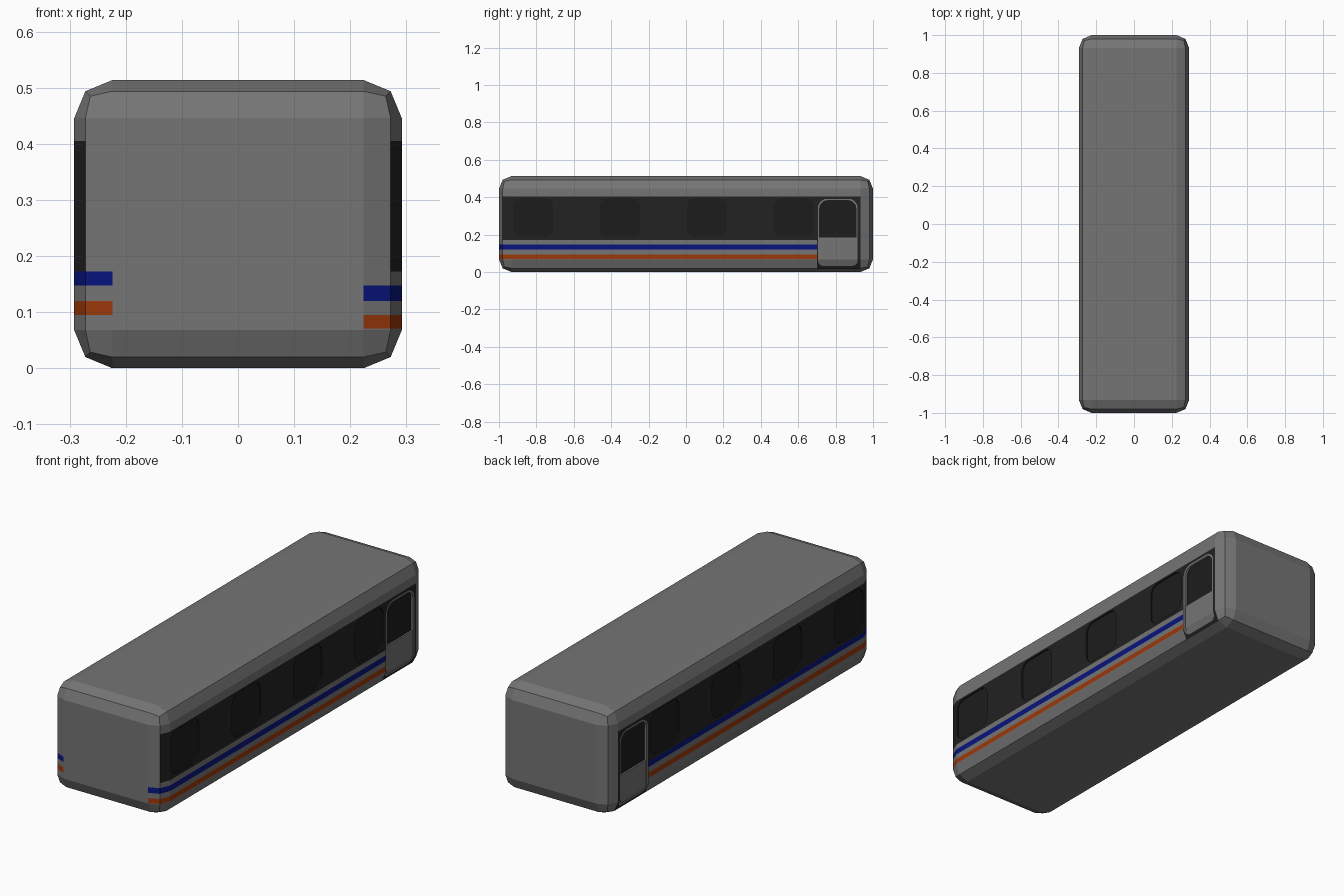
import bpy, bmesh, math
from mathutils import Vector

if "Cube" in bpy.data.objects:
    bpy.data.objects.remove(bpy.data.objects["Cube"])

W, H = 0.292, 0.5135


def material(name, rgb):
    m = bpy.data.materials.new(name)
    m.diffuse_color = (*rgb, 1)
    m.use_nodes = True
    m.node_tree.nodes["Principled BSDF"].inputs["Base Color"].default_value = m.diffuse_color
    return m


GREY = material("grey_paint", (0.178, 0.178, 0.178))
DARK = material("dark_band", (0.016, 0.016, 0.016))
BLUE = material("blue_stripe", (0.002, 0.007, 0.21))
ORANGE = material("orange_stripe", (0.33, 0.04, 0.003))
GLASS = material("dark_glass", (0.012, 0.012, 0.012))
PALETTE = [GREY, DARK, BLUE, ORANGE, GLASS]


def finish(name, bm, mats):
    bmesh.ops.recalc_face_normals(bm, faces=bm.faces)
    me = bpy.data.meshes.new(name)
    bm.to_mesh(me)
    bm.free()
    for m in mats:
        me.materials.append(m)
    ob = bpy.data.objects.new(name, me)
    bpy.context.collection.objects.link(ob)
    return ob


def rounded(y0, y1, z0, z1, r_low, r_top, n=5):
    """Rounded rectangle in the yz plane with separate lower and upper radii."""
    pts = []
    for cy, cz, r, a0 in ((y1, z1, r_top, 0), (y0, z1, r_top, 90),
                          (y0, z0, r_low, 180), (y1, z0, r_low, 270)):
        oy = cy - r if cy == y1 else cy + r
        oz = cz - r if cz == z1 else cz + r
        for i in range(n + 1 if r else 1):
            a = math.radians(a0 + 90 * i / n)
            pts.append((oy + r * math.cos(a), oz + r * math.sin(a)))
    return pts


def prism(bm, pts, x0, x1, index=0):
    a = [bm.verts.new((x0, y, z)) for y, z in pts]
    b = [bm.verts.new((x1, y, z)) for y, z in pts]
    faces = [bm.faces.new(a), bm.faces.new(b)]
    for i in range(len(a)):
        j = (i + 1) % len(a)
        faces.append(bm.faces.new((a[i], a[j], b[j], b[i])))
    for f in faces:
        f.material_index = index


def ring(bm, outer, inner, x0, x1):
    loops = [[bm.verts.new((x, y, z)) for y, z in pts]
             for pts, x in ((outer, x0), (outer, x1), (inner, x1), (inner, x0))]
    n = len(outer)
    for k in range(4):
        p, q = loops[k], loops[(k + 1) % 4]
        for i in range(n):
            j = (i + 1) % n
            bm.faces.new((p[i], p[j], q[j], q[i]))


def bend(bm):
    """Make everything below the lower bevel line follow the bevel inwards."""
    bmesh.ops.bisect_plane(bm, geom=bm.verts[:] + bm.edges[:] + bm.faces[:],
                           plane_co=(0, 0, 0.068), plane_no=(0, 0, 1), dist=1e-5)
    for v in bm.verts:
        if v.co.z < 0.068:
            v.co.x -= math.copysign((0.068 - v.co.z) * 0.414, v.co.x)


# Car body: box with two-step bevels, sliced along the paint lines
bm = bmesh.new()
bmesh.ops.create_cube(bm, size=1)
for v in bm.verts:
    v.co = Vector((v.co.x * 2 * W, v.co.y * 2, (v.co.z + 0.5) * H))
bmesh.ops.bevel(bm, geom=bm.edges[:], offset=0.068, segments=2,
                profile=0.5, affect='EDGES')
cuts = [((0, 0, z), (0, 0, 1)) for z in (0.0705, 0.095, 0.12, 0.147, 0.172, 0.405)]
cuts.append(((0, 0.70, 0), (0, 1, 0)))
for co, no in cuts:
    bmesh.ops.bisect_plane(bm, geom=bm.verts[:] + bm.edges[:] + bm.faces[:],
                           plane_co=co, plane_no=no, dist=1e-5)

# Paint the band, the door surround and the stripes
for f in bm.faces:
    c = f.calc_center_median()
    if abs(c.x) < 0.225:
        continue
    if c.y > 0.70:
        if c.y < 0.93 and abs(c.x) > 0.272 and 0.02 < c.z < 0.405:
            f.material_index = 1
        continue
    z = c.z if c.x > 0 else c.z - 0.025
    if 0.172 < c.z < 0.405 and abs(c.x) > 0.273:
        f.material_index = 1
    elif 0.12 < z < 0.147:
        f.material_index = 2
    elif 0.07 < z < 0.095 and c.z > 0.0705:
        f.material_index = 3
body = finish("car_body", bm, PALETTE)

# Window and door recesses on both sides
door = rounded(0.705, 0.918, 0.033, 0.392, 0.03, 0.05)
bm = bmesh.new()
for s in (-1, 1):
    for k in range(4):
        y = -0.818 + 0.465 * k
        prism(bm, rounded(y - 0.108, y + 0.108, 0.187, 0.395, 0.045, 0.045),
              s * 0.285, s * 0.35, 4)
    prism(bm, door, s * 0.281, s * 0.35, 4)
bend(bm)
cutter = finish("recess_cutter", bm, PALETTE)
cutter.hide_render = True
mod = body.modifiers.new("recesses", 'BOOLEAN')
mod.object = cutter
mod.operation = 'DIFFERENCE'
mod.solver = 'EXACT'
bpy.context.view_layer.objects.active = body
bpy.ops.object.modifier_apply(modifier=mod.name)
bpy.data.objects.remove(cutter)

# Doors: rounded frame and lower panel, the recess floor acts as the glass
inner = rounded(0.715, 0.908, 0.043, 0.382, 0.022, 0.042)
panel = rounded(0.714, 0.909, 0.042, 0.185, 0.022, 0)
for s, side in ((-1, "left"), (1, "right")):
    bm = bmesh.new()
    ring(bm, door, inner, s * 0.275, s * 0.292)
    bend(bm)
    finish(side + "_door_frame", bm, [GREY])
    bm = bmesh.new()
    prism(bm, panel, s * 0.275, s * 0.289)
    bend(bm)
    finish(side + "_door_panel", bm, [GREY])
